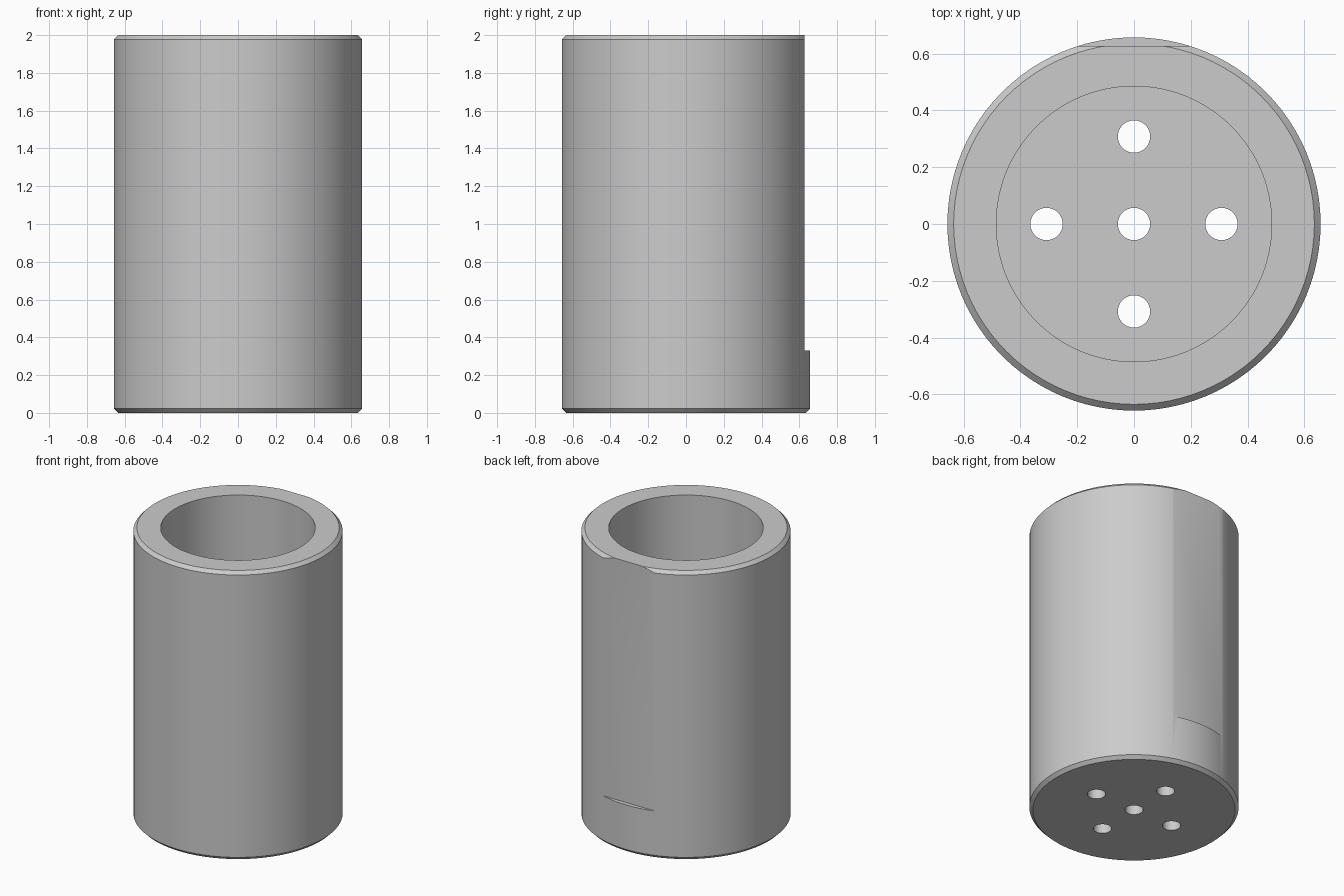
import bpy
import math

if "Cube" in bpy.data.objects:
    bpy.data.objects.remove(bpy.data.objects["Cube"], do_unlink=True)

OUTER, INNER, HEIGHT, BEVEL = 0.657, 0.485, 2.0, 0.022
FLOOR, FLAT_Y, FLAT_Z = 0.17, 0.627, 0.33
HOLE, SPACING = 0.057, 0.308
SIDES = 96

grey = bpy.data.materials.new("light grey")
grey.use_nodes = True
colour = (0.6, 0.6, 0.6, 1)
grey.diffuse_color = colour
grey.node_tree.nodes["Principled BSDF"].inputs["Base Color"].default_value = colour


def lathe(name, profile):
    """Closed solid turned around z; the profile runs from bottom centre to top centre."""
    verts, rings, faces = [], [], []
    for r, z in profile:
        start = len(verts)
        count = SIDES if r > 0 else 1
        for i in range(count):
            a = 2 * math.pi * i / SIDES
            verts.append((r * math.cos(a), r * math.sin(a), z))
        rings.append(list(range(start, start + count)))
    for low, high in zip(rings, rings[1:]):
        for i in range(SIDES):
            j = (i + 1) % SIDES
            faces.append((low[i], low[j], high[j], high[i]))
    # End caps
    faces.append(tuple(reversed(rings[0])))
    faces.append(tuple(rings[-1]))
    mesh = bpy.data.meshes.new(name)
    mesh.from_pydata(verts, [], faces)
    obj = bpy.data.objects.new(name, mesh)
    bpy.context.collection.objects.link(obj)
    return obj


def cut(target, cutter):
    cutter.hide_render = True
    mod = target.modifiers.new("cut", "BOOLEAN")
    mod.operation = "DIFFERENCE"
    mod.solver = "EXACT"
    mod.object = cutter
    bpy.ops.object.select_all(action="DESELECT")
    target.select_set(True)
    bpy.context.view_layer.objects.active = target
    bpy.ops.object.modifier_apply(modifier=mod.name)
    bpy.data.objects.remove(cutter, do_unlink=True)


# Cup body with chamfered outer rims and a round bore above the floor
body = lathe("cup_body", [
    (OUTER - BEVEL, 0), (OUTER, BEVEL),
    (OUTER, HEIGHT - BEVEL), (OUTER - BEVEL, HEIGHT),
    (INNER, HEIGHT), (INNER, FLOOR),
])
body.data.materials.append(grey)

# Flat milled into the back, stopping above the base
bpy.ops.mesh.primitive_cube_add(size=2, location=(0, FLAT_Y + 1, FLAT_Z + 1))
flat = bpy.context.object
flat.scale.z = 1.2
flat.location.z = FLAT_Z + 1.2
bpy.context.view_layer.update()
cut(body, flat)

# Five drain holes through the floor
for x, y in [(0, 0), (1, 0), (-1, 0), (0, 1), (0, -1)]:
    bpy.ops.mesh.primitive_cylinder_add(
        vertices=32, radius=HOLE, depth=1, location=(x * SPACING, y * SPACING, 0))
    cut(body, bpy.context.object)

bpy.ops.object.select_all(action="DESELECT")
body.select_set(True)
bpy.context.view_layer.objects.active = body
bpy.ops.object.shade_smooth_by_angle(angle=math.radians(30))
